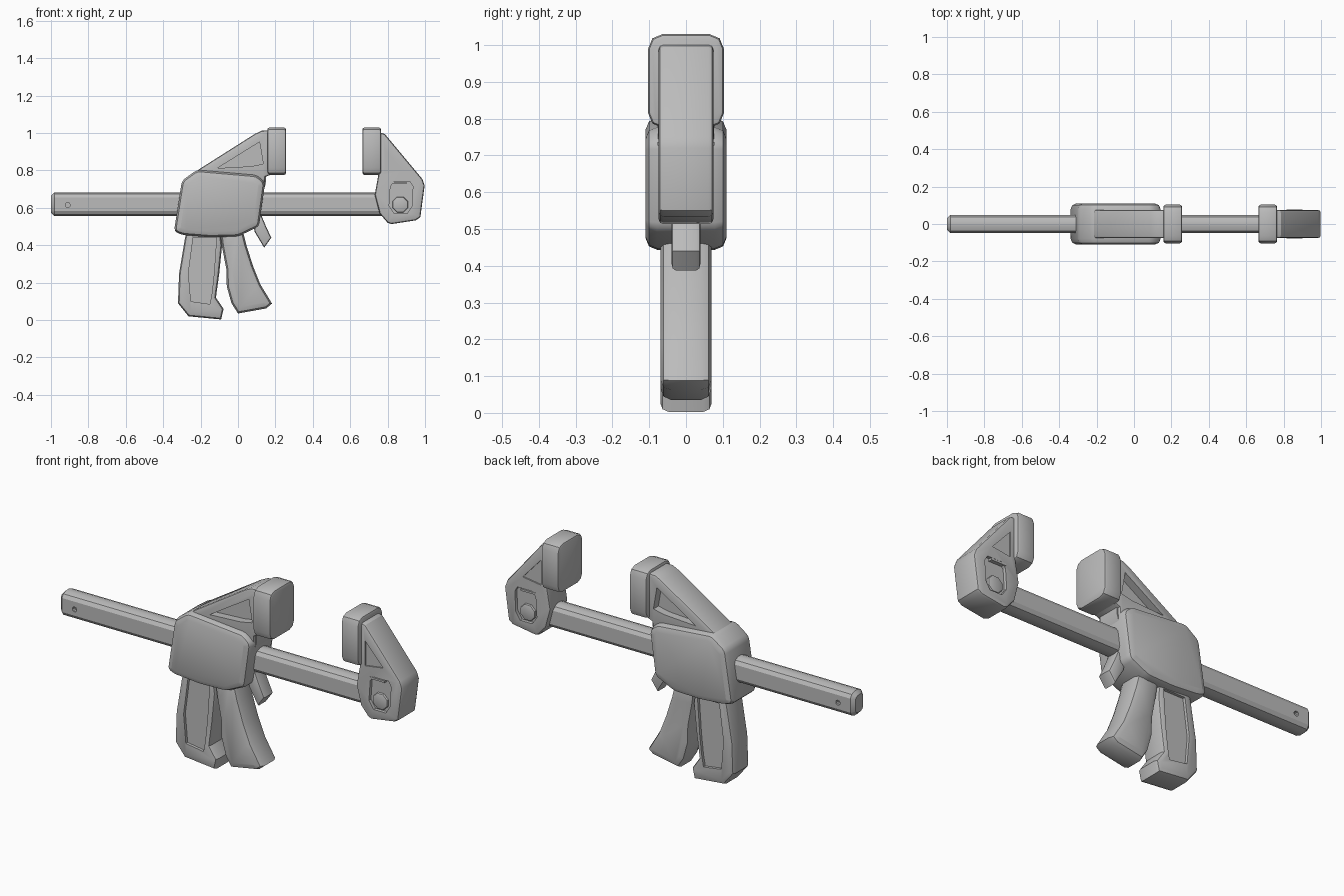
import bpy, bmesh, math
from mathutils import Vector

if "Cube" in bpy.data.objects:
    bpy.data.objects.remove(bpy.data.objects["Cube"])

grey = bpy.data.materials.new("mid grey")
grey.use_nodes = True
grey.diffuse_color = (0.5, 0.5, 0.5, 1)
grey.node_tree.nodes["Principled BSDF"].inputs["Base Color"].default_value = (0.5, 0.5, 0.5, 1)


def prism(name, outline, start, end, axis="y", rim=0, corner=0, segments=2):
    """Extrude an outline along an axis, rounding its corners, then its rims."""
    bm = bmesh.new()
    place = {"y": lambda a, b: (a, start, b), "x": lambda a, b: (start, a, b)}[axis]
    face = bm.faces.new([bm.verts.new(place(a, b)) for a, b in outline])
    made = bmesh.ops.extrude_face_region(bm, geom=[face])["geom"]
    along = Vector((0, 1, 0)) if axis == "y" else Vector((1, 0, 0))
    bmesh.ops.translate(bm, vec=along * (end - start),
                        verts=[v for v in made if isinstance(v, bmesh.types.BMVert)])

    def is_long(edge):
        return abs((edge.verts[0].co - edge.verts[1].co).normalized().dot(along)) > 0.9

    if corner:
        bmesh.ops.bevel(bm, geom=[e for e in bm.edges if is_long(e)], offset=corner,
                        segments=2, profile=0.5, affect="EDGES", clamp_overlap=True)
    bmesh.ops.recalc_face_normals(bm, faces=bm.faces)
    if rim:
        rims = [e for e in bm.edges
                if sum(abs(f.normal.dot(along)) > 0.9 for f in e.link_faces) == 1]
        bmesh.ops.bevel(bm, geom=rims, offset=rim, segments=segments,
                        profile=0.5, affect="EDGES", clamp_overlap=True)
    bmesh.ops.recalc_face_normals(bm, faces=bm.faces)
    mesh = bpy.data.meshes.new(name)
    bm.to_mesh(mesh)
    bm.free()
    mesh.materials.append(grey)
    obj = bpy.data.objects.new(name, mesh)
    bpy.context.collection.objects.link(obj)
    return obj


def carve(obj, outline, inner, outer=0.2):
    """Cut the same pocket into the front and the back of a part."""
    for side in (-1, 1):
        cutter = prism("cutter", outline, side * inner, side * outer)
        cutter.hide_render = True
        mod = obj.modifiers.new("pocket", "BOOLEAN")
        mod.object, mod.solver = cutter, "EXACT"
        bpy.context.view_layer.objects.active = obj
        bpy.ops.object.modifier_apply(modifier=mod.name)
        bpy.data.objects.remove(cutter)


def disc(x, z, radius, sides):
    return [(x + radius * math.cos(math.tau * (i + 0.5) / sides),
             z + radius * math.sin(math.tau * (i + 0.5) / sides)) for i in range(sides)]


parts = []

# Sliding bar with a crowned top and bottom, and a pin hole near its free end
half = [(0.048, 0.582), (0.048, 0.655), (0.037, 0.673), (0.014, 0.682)]
upper = half[1:] + [(-y, z) for y, z in reversed(half[1:])]
lower = [(-0.048, 0.582), (-0.037, 0.564), (-0.014, 0.555),
         (0.014, 0.555), (0.037, 0.564), (0.048, 0.582)]
bar = prism("sliding_bar", upper + lower, -1.0, 0.82, "x", rim=0.018, segments=1)
carve(bar, disc(-0.91, 0.615, 0.013, 10), 0.025)
parts.append(bar)

# Main housing
parts.append(prism("housing", [
    (-0.342, 0.475), (-0.3, 0.745), (-0.22, 0.803), (0.1, 0.775), (0.145, 0.735),
    (0.112, 0.5), (0.0, 0.447), (-0.15, 0.443), (-0.3, 0.455)],
    -0.11, 0.11, rim=0.032, corner=0.018))

# Upright arm of the near jaw, with a triangular pocket leaving a web
arm = prism("near_jaw_arm", [
    (-0.24, 0.76), (-0.21, 0.805), (0.09, 0.995), (0.125, 1.012), (0.17, 1.015),
    (0.17, 0.775), (0.145, 0.765), (0.14, 0.7), (-0.2, 0.7)], -0.076, 0.076, rim=0.012)
carve(arm, [(-0.11, 0.812), (0.115, 0.952), (0.135, 0.835), (0.07, 0.822)], 0.035)
parts.append(arm)

# Far jaw, with a shallow web pocket and a bolt pocket
far = prism("far_jaw", [
    (0.75, 1.005), (0.785, 0.995), (0.985, 0.755), (0.998, 0.72), (0.975, 0.55),
    (0.95, 0.533), (0.82, 0.513), (0.8, 0.52), (0.757, 0.57), (0.731, 0.67),
    (0.75, 0.775)], -0.075, 0.075, rim=0.014)
carve(far, [(0.785, 0.915), (0.89, 0.8), (0.785, 0.785)], 0.068)
carve(far, [(0.815, 0.715), (0.835, 0.74), (0.92, 0.74), (0.935, 0.715), (0.93, 0.61),
            (0.905, 0.57), (0.835, 0.57), (0.808, 0.61)], 0.058)
parts.append(far)
parts.append(prism("jaw_bolt", disc(0.867, 0.617, 0.045, 8), -0.07, 0.07, rim=0.008))
parts.append(prism("jaw_latch", [(0.815, 0.727), (0.815, 0.737), (0.9, 0.737), (0.9, 0.727)],
                   -0.078, 0.078))

# Clamping pads
pad = [(-0.103, 0.775), (-0.103, 1.03), (0.103, 1.03), (0.103, 0.775)]
for name, x in (("near_pad", 0.157), ("far_pad", 0.665)):
    parts.append(prism(name, pad, x, x + 0.1, "x", rim=0.012, corner=0.04))

# Rear grip with a sunken panel
grip = prism("rear_grip", [
    (-0.27, 0.5), (-0.285, 0.43), (-0.315, 0.25), (-0.321, 0.09), (-0.265, 0.02),
    (-0.09, 0.003), (-0.077, 0.06), (-0.118, 0.12), (-0.1, 0.25), (-0.085, 0.4),
    (-0.1, 0.5)], -0.07, 0.07, rim=0.022)
carve(grip, [(-0.24, 0.44), (-0.265, 0.25), (-0.252, 0.1), (-0.15, 0.085),
             (-0.14, 0.14), (-0.128, 0.25), (-0.115, 0.44)], 0.055)
parts.append(grip)

# Squeeze trigger
parts.append(prism("trigger", [
    (-0.1, 0.5), (-0.085, 0.39), (-0.062, 0.27), (-0.06, 0.18), (-0.035, 0.09), (0.0, 0.035),
    (0.15, 0.062), (0.182, 0.088), (0.12, 0.19), (0.08, 0.29), (0.045, 0.4), (0.02, 0.5)],
    -0.07, 0.07, rim=0.03))

# Release lever
parts.append(prism("release_lever", [
    (0.07, 0.56), (0.09, 0.47), (0.14, 0.387), (0.178, 0.44), (0.15, 0.5), (0.125, 0.56)],
    -0.04, 0.04, rim=0.012))
# Small pivot tab under the near pad
parts.append(prism("pivot_tab", [
    (0.11, 0.7), (0.12, 0.775), (0.15, 0.775), (0.15, 0.735), (0.14, 0.7)], -0.06, 0.06))

# Soft shading that keeps hard creases
bpy.ops.object.select_all(action="DESELECT")
for obj in parts:
    obj.select_set(True)
bpy.context.view_layer.objects.active = parts[0]
bpy.ops.object.shade_smooth_by_angle(angle=math.radians(30))
